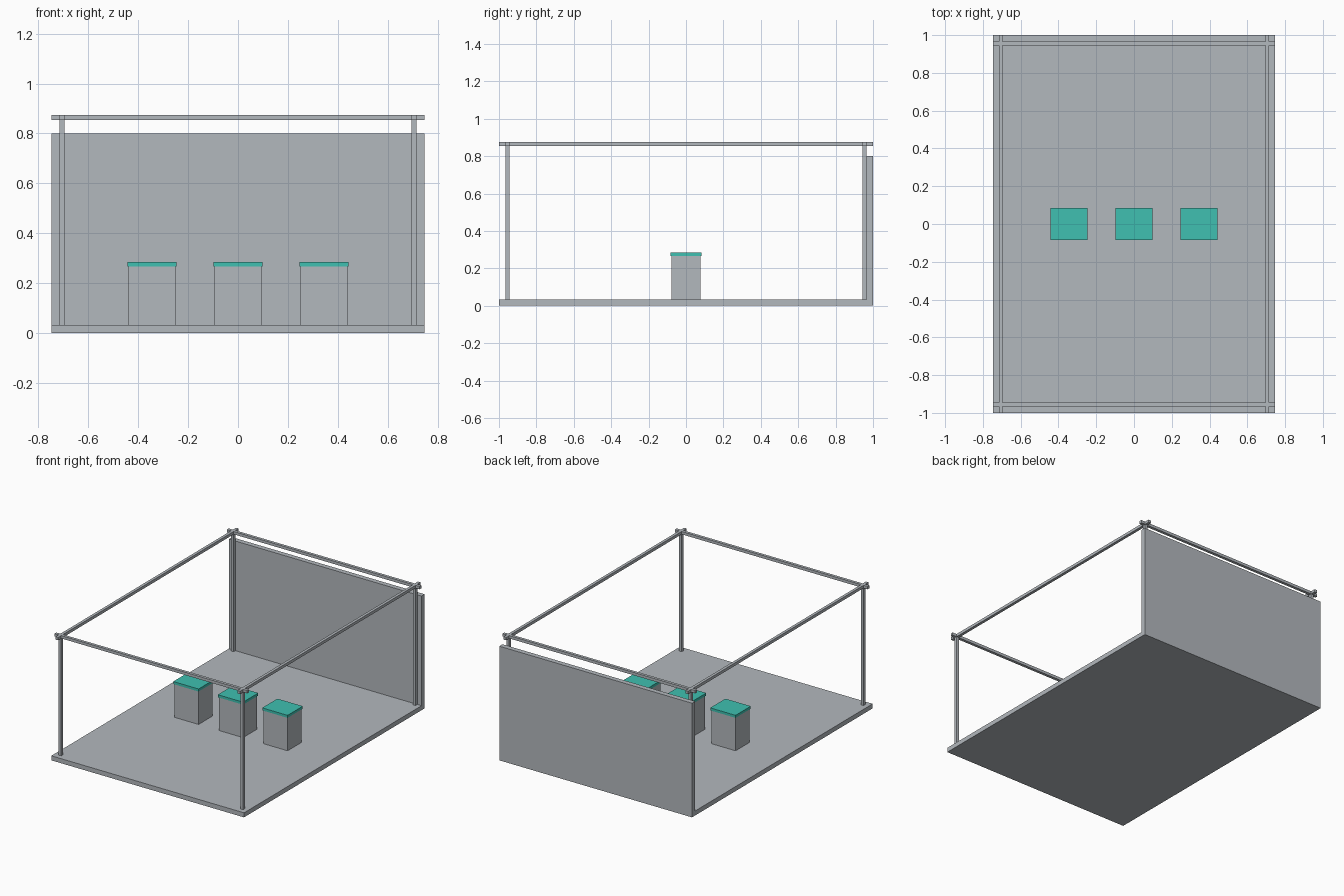
import bpy
import bmesh
from mathutils import Vector

cube = bpy.data.objects.get("Cube")
if cube:
    bpy.data.objects.remove(cube, do_unlink=True)


def material(name, rgb):
    mat = bpy.data.materials.new(name)
    mat.use_nodes = True
    mat.diffuse_color = (*rgb, 1)
    mat.node_tree.nodes["Principled BSDF"].inputs["Base Color"].default_value = (*rgb, 1)
    return mat


GREY = material("light_grey", (0.45, 0.48, 0.51))
TEAL = material("teal", (0.05, 0.53, 0.44))


def box(name, low, high, mat):
    """Box spanning two opposite corners, with its origin at the centre."""
    low, high = Vector(low), Vector(high)
    bm = bmesh.new()
    bmesh.ops.create_cube(bm, size=1)
    bmesh.ops.scale(bm, vec=high - low, verts=bm.verts)
    mesh = bpy.data.meshes.new(name)
    bm.to_mesh(mesh)
    bm.free()
    mesh.materials.append(mat)
    obj = bpy.data.objects.new(name, mesh)
    obj.location = (low + high) / 2
    bpy.context.collection.objects.link(obj)
    return obj


W, D = 0.747, 1.0               # half width and half depth
FLOOR, TOP = 0.032, 0.875       # floor surface and frame top
PX, PY, R = 0.705, 0.955, 0.01  # post centres and half thickness
WALL = PY + R                   # inner face of the back wall

# Floor and back wall
box("floor", (-W, -D, 0), (W, WALL, FLOOR), GREY)
box("back_wall", (-W, WALL, 0), (W, D, 0.8), GREY)

# Corner posts, reaching up to the beams
BEAM = TOP - 2 * R
for x, side in ((-PX, "right"), (PX, "left")):
    for y, end in ((-PY, "front"), (PY, "back")):
        box(f"{end}_{side}_post", (x - R, y - R, FLOOR), (x + R, y + R, BEAM), GREY)

# Crossing top beams that overhang the posts
for x, side in ((-PX, "right"), (PX, "left")):
    box(f"{side}_beam", (x - R, -D, BEAM), (x + R, D, TOP), GREY)
for y, end in ((-PY, "front"), (PY, "back")):
    box(f"{end}_beam", (-W, y - R, BEAM), (W, y + R, TOP), GREY)

# Row of pedestals with overhanging tops
for x, side in ((-0.345, "right"), (0, "middle"), (0.345, "left")):
    box(f"{side}_pedestal", (x - 0.094, -0.078, FLOOR), (x + 0.094, 0.078, 0.266), GREY)
    box(f"{side}_pedestal_top", (x - 0.098, -0.084, 0.266), (x + 0.098, 0.084, 0.284), TEAL)
